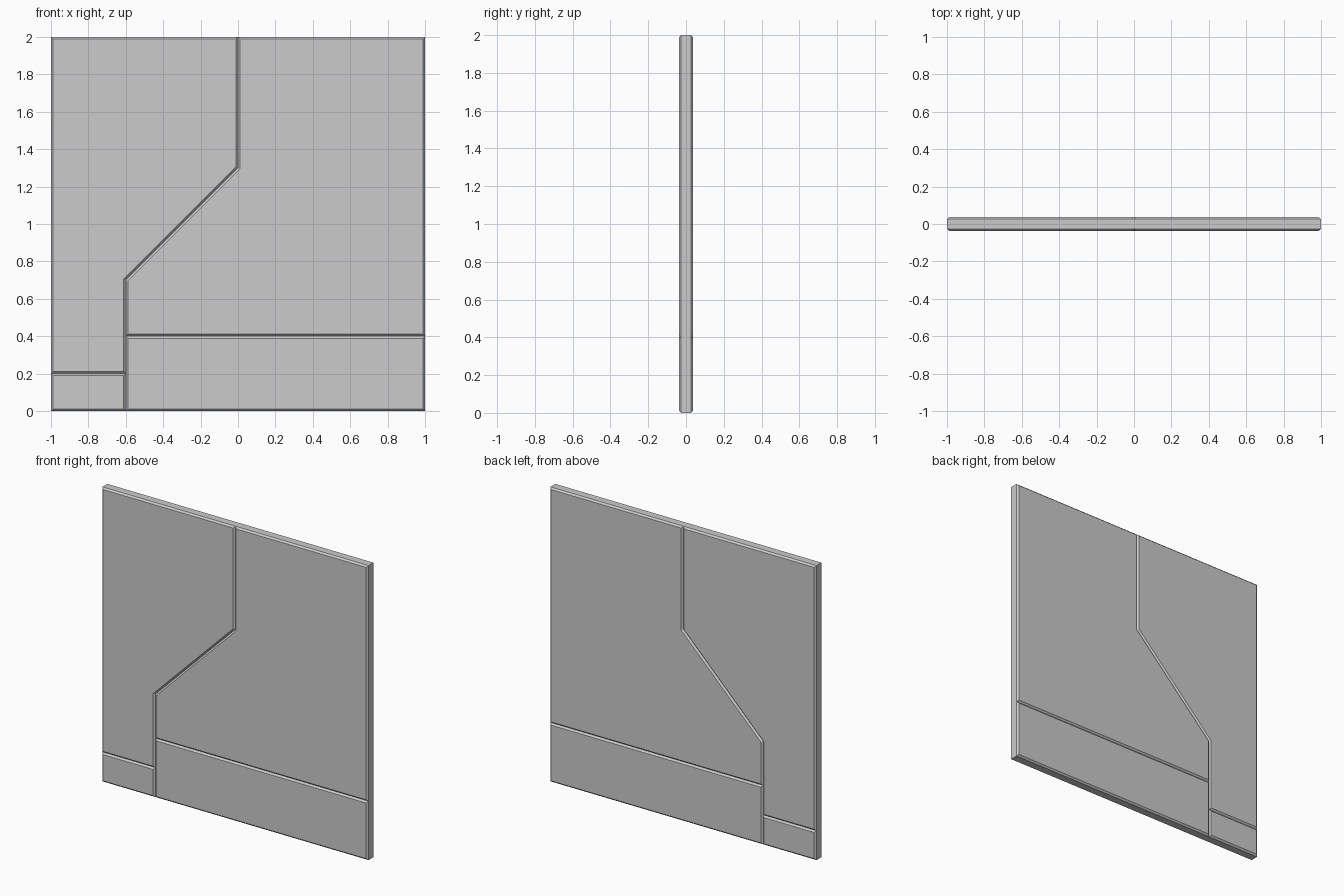
import bpy, bmesh
from mathutils import Vector

if "Cube" in bpy.data.objects:
    bpy.data.objects.remove(bpy.data.objects["Cube"])

HALF = 0.037    # half thickness of the wall
CHAMFER = 0.011  # edge chamfer / groove depth

# Panel layout in the x-z plane; neighbours share their corner points
PANELS = [
    [(-1, 0.2), (-0.6, 0.2), (-0.6, 0.4), (-0.6, 0.7), (0, 1.3), (0, 2), (-1, 2)],
    [(-1, 0), (-0.6, 0), (-0.6, 0.2), (-1, 0.2)],
    [(-0.6, 0.4), (1, 0.4), (1, 2), (0, 2), (0, 1.3), (-0.6, 0.7)],
    [(-0.6, 0), (1, 0), (1, 0.4), (-0.6, 0.4), (-0.6, 0.2)],
]

bm = bmesh.new()
core = HALF - CHAMFER
verts = {}
for panel in PANELS:
    for p in panel:
        if p not in verts:
            verts[p] = bm.verts.new((p[0], -core, p[1]))
    bm.faces.new([verts[p] for p in panel])

# Thicken the sheet into a slab
res = bmesh.ops.extrude_face_region(bm, geom=bm.faces[:], use_keep_orig=True)
moved = [g for g in res["geom"] if isinstance(g, bmesh.types.BMVert)]
bmesh.ops.translate(bm, verts=moved, vec=Vector((0, 2 * core, 0)))
bmesh.ops.recalc_face_normals(bm, faces=bm.faces[:])

# Raise every panel on both sides, leaving V grooves and chamfered edges
bm.normal_update()
panels = [f for f in bm.faces if abs(f.normal.y) > 0.9]
bmesh.ops.inset_individual(bm, faces=panels, thickness=CHAMFER, depth=CHAMFER,
                           use_even_offset=True)

mesh = bpy.data.meshes.new("wall_panel")
bm.to_mesh(mesh)
bm.free()
wall = bpy.data.objects.new("wall_panel", mesh)
bpy.context.collection.objects.link(wall)
